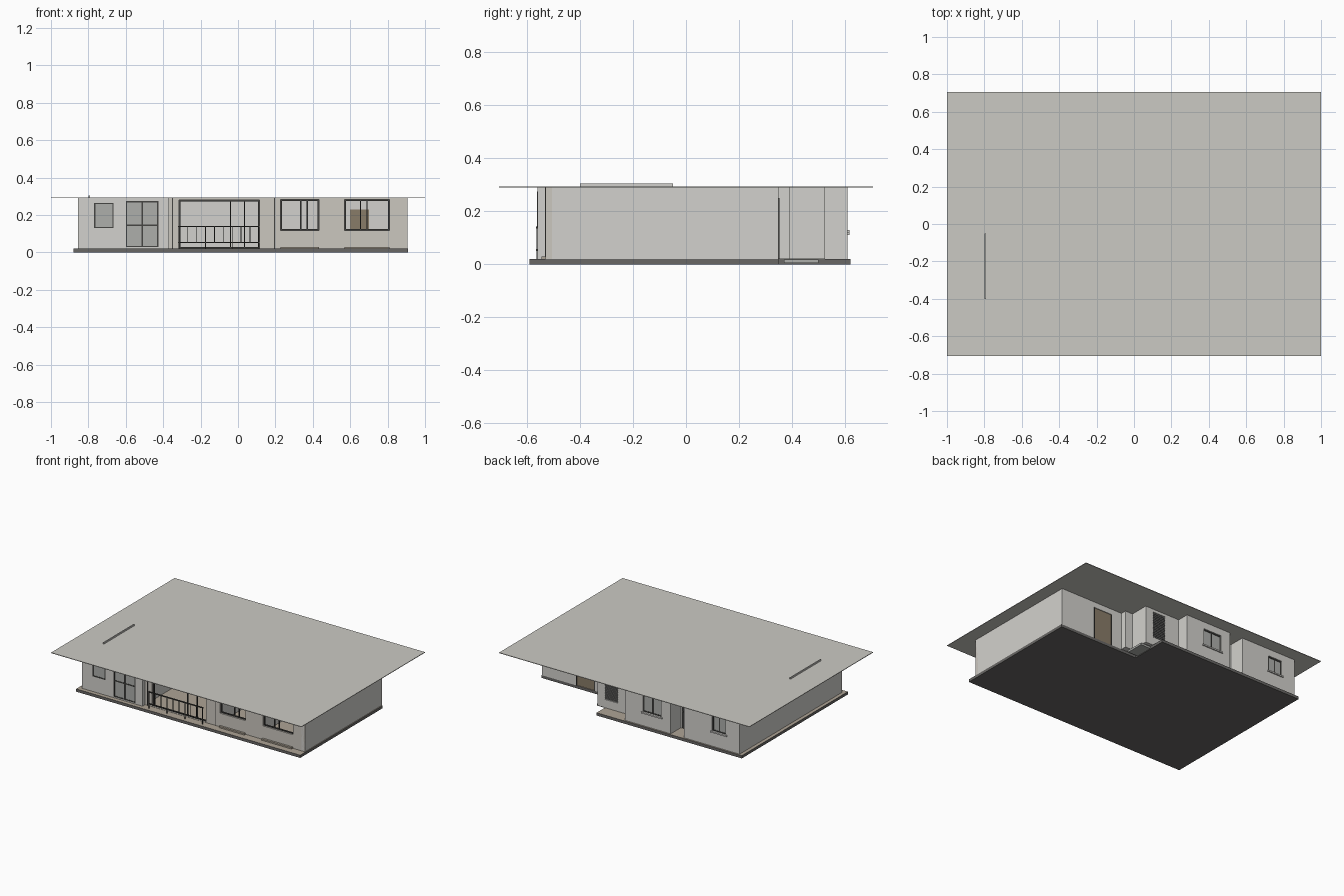
import bpy, bmesh

cube = bpy.data.objects.get("Cube")
if cube:
    bpy.data.objects.remove(cube)


def material(name, rgb):
    m = bpy.data.materials.new(name)
    m.use_nodes = True
    m.diffuse_color = (*rgb, 1)
    bsdf = next(n for n in m.node_tree.nodes if n.type == 'BSDF_PRINCIPLED')
    bsdf.inputs["Base Color"].default_value = (*rgb, 1)
    return m


ROOF = material("roof grey", (0.60, 0.59, 0.55))
WALL = material("plaster white", (0.65, 0.64, 0.61))
BEIGE = material("warm plaster", (0.60, 0.57, 0.52))
SLAB = material("slab grey", (0.14, 0.135, 0.13))
TILE = material("floor beige", (0.42, 0.37, 0.30))
TRIM = material("dark trim", (0.06, 0.06, 0.055))
PANE = material("pane grey", (0.42, 0.43, 0.41))
LOUVRE = material("louvre grey", (0.17, 0.17, 0.165))
WOOD = material("door brown", (0.25, 0.20, 0.14))

FLOOR, TOP = 0.02, 0.29


def finish(name, bm, *mats):
    mesh = bpy.data.meshes.new(name)
    bm.to_mesh(mesh)
    bm.free()
    for m in mats:
        mesh.materials.append(m)
    obj = bpy.data.objects.new(name, mesh)
    bpy.context.collection.objects.link(obj)
    return obj


def boxes(name, mat, spans):
    """One object from boxes given as (x0, x1, y0, y1, z0, z1)."""
    bm = bmesh.new()
    for x0, x1, y0, y1, z0, z1 in spans:
        for v in bmesh.ops.create_cube(bm, size=1)["verts"]:
            v.co = (x1 if v.co.x > 0 else x0,
                    y1 if v.co.y > 0 else y0,
                    z1 if v.co.z > 0 else z0)
    return finish(name, bm, mat)


def wall(name, mat, x0, x1, y0, y1, openings=()):
    """Wall along x with rectangular openings (a, b, bottom, top)."""
    spans, x = [], x0
    for a, b, lo, hi in openings:
        spans += [(x, a, y0, y1, FLOOR, TOP), (a, b, y0, y1, FLOOR, lo), (a, b, y0, y1, hi, TOP)]
        x = b
    spans.append((x, x1, y0, y1, FLOOR, TOP))
    boxes(name, mat, [s for s in spans if s[5] - s[4] > 0.001])


def frame(name, opening, y, uprights=(), rails=(), pane=None, t=0.007):
    """Dark frame in an opening, with optional bars and filled pane."""
    a, b, lo, hi = opening
    d = 0.005
    spans = [(x - t / 2, x + t / 2, y - d, y + d, lo, hi) for x in (a + t / 2, *uprights, b - t / 2)]
    spans += [(a, b, y - d, y + d, z - t / 2, z + t / 2) for z in (lo + t / 2, *rails, hi - t / 2)]
    boxes(name + "_frame", TRIM, spans)
    if pane:
        boxes(name + "_pane", pane, [(a, b, y - 0.002, y + 0.002, lo, hi)])


# Floor slab, notched at one back corner, tiled on top
bm = bmesh.new()
outline = [(-0.88, -0.59), (0.91, -0.59), (0.91, 0.35), (0.28, 0.35), (0.28, 0.62), (-0.88, 0.62)]
base = bm.faces.new([bm.verts.new((x, y, 0)) for x, y in outline])
lifted = bmesh.ops.extrude_face_region(bm, geom=[base])["geom"]
for v in lifted:
    if isinstance(v, bmesh.types.BMVert):
        v.co.z = FLOOR
bmesh.ops.recalc_face_normals(bm, faces=bm.faces)
bm.normal_update()
for f in bm.faces:
    f.material_index = 1 if f.normal.z > 0.5 else 0
finish("floor_slab", bm, SLAB, TILE)
boxes("back_step", PANE, [(0.28, 0.36, 0.37, 0.50, 0.004, 0.018)])

# Flat roof and the thin upstand on it
boxes("roof", ROOF, [(-1, 1, -0.705, 0.705, TOP, TOP + 0.004)])
boxes("roof_upstand", WALL, [(-0.799, -0.792, -0.40, -0.05, TOP, 0.305)])

# Front walls
left_window = (-0.77, -0.665, 0.13, 0.265)
left_door = (-0.60, -0.425, 0.028, 0.275)
big_window = (-0.315, 0.115, 0.022, 0.28)
room_windows = [(0.228, 0.433, 0.118, 0.283), (0.57, 0.81, 0.118, 0.283)]
wall("front_wall_left", WALL, -0.855, -0.37, -0.56, -0.535, [left_window, left_door])
wall("front_wall_right", BEIGE, -0.37, 0.905, -0.53, -0.505, [big_window, *room_windows])

frame("left_window", left_window, -0.557, pane=PANE)
frame("front_door", left_door, -0.557, uprights=[-0.512], rails=[0.145], pane=PANE)
frame("big_window", big_window, -0.515, uprights=[-0.04, 0.035])
for i, (o, bars) in enumerate(zip(room_windows, ([0.335, 0.37], [0.655, 0.69]))):
    frame(f"room_window_{i + 1}", o, -0.515, uprights=bars)
    boxes(f"room_plinth_{i + 1}", TILE, [(o[0], o[1], -0.545, -0.53, FLOOR, 0.03)])
boxes("wall_joints", TRIM, [(x - 0.002, x + 0.002, -0.533, -0.53, FLOOR, TOP) for x in (-0.35, 0.195)])

# Balcony railing before the big window
rail = [(-0.32, 0.115, -0.566, -0.559, z, z + 0.007) for z in (0.05, 0.135)]
for i in range(10):
    x = -0.318 + i * 0.0475
    rail.append((x, x + 0.004, -0.565, -0.56, 0.02 if i % 3 == 0 else 0.05, 0.14))
boxes("balcony_railing", TRIM, rail)

# Side walls
boxes("side_wall_left", WALL, [(0.88, 0.905, -0.53, 0.35, FLOOR, TOP)])
boxes("side_wall_right", WALL, [(-0.855, -0.83, -0.56, 0.61, FLOOR, TOP)])
boxes("front_return", WALL, [(-0.395, -0.37, -0.56, -0.505, FLOOR, TOP)])

# Stepped back walls
back_door = (0.485, 0.63, 0.02, 0.25)
louvre = (0.175, 0.28, 0.08, 0.27)
back_windows = [(-0.23, -0.082, 0.12, 0.24), (-0.745, -0.635, 0.13, 0.24)]
entry = (-0.395, -0.315, 0.02, 0.26)
wall("back_wall_recessed", WALL, 0.34, 0.905, 0.325, 0.35, [back_door])
wall("back_wall_middle", WALL, 0.06, 0.34, 0.50, 0.525, [louvre])
wall("back_wall_bay", WALL, -0.305, 0.06, 0.585, 0.61, [back_windows[0]])
wall("back_wall_end", WALL, -0.855, -0.41, 0.585, 0.61, [back_windows[1]])
wall("entry_wall", WALL, -0.41, -0.305, 0.47, 0.495, [entry])
boxes("back_returns", WALL, [
    (0.315, 0.34, 0.325, 0.525, FLOOR, TOP), (0.34, 0.40, 0.35, 0.39, FLOOR, TOP),
    (0.035, 0.06, 0.50, 0.61, FLOOR, TOP), (-0.305, -0.28, 0.47, 0.61, FLOOR, TOP),
    (-0.435, -0.41, 0.47, 0.61, FLOOR, TOP)])

boxes("back_door", WOOD, [(0.485, 0.63, 0.335, 0.345, 0.02, 0.25)])
boxes("back_door_frame", TRIM, [(x, x + 0.005, 0.335, 0.352, 0.02, 0.25) for x in (0.482, 0.628)])
frame("entry_door", entry, 0.488, rails=[0.14], pane=PANE)
for i, o in enumerate(back_windows):
    mid = (o[0] + o[1]) / 2
    frame(f"back_window_{i + 1}", o, 0.598, uprights=[mid], pane=PANE)
    boxes(f"back_sill_{i + 1}", WALL, [(o[0] - 0.01, o[1] + 0.01, 0.60, 0.618, o[2] - 0.01, o[2])])

# Louvred screen
slats = [(0.175, 0.28, 0.512, 0.523, 0.083 + i * 0.0125, 0.092 + i * 0.0125) for i in range(15)]
boxes("louvre_slats", LOUVRE, slats + [(0.175, 0.28, 0.505, 0.513, 0.08, 0.27)])

# Inner partitions seen through the openings
wall("inner_spine", WALL, -0.83, 0.88, -0.08, -0.06, [(0.60, 0.70, 0.02, 0.23)])
boxes("inner_door", WOOD, [(0.60, 0.70, -0.075, -0.065, 0.02, 0.23)])
boxes("inner_partitions", WALL, [(x, x + 0.02, -0.505, 0.32, FLOOR, TOP) for x in (-0.39, 0.17, 0.49)])
